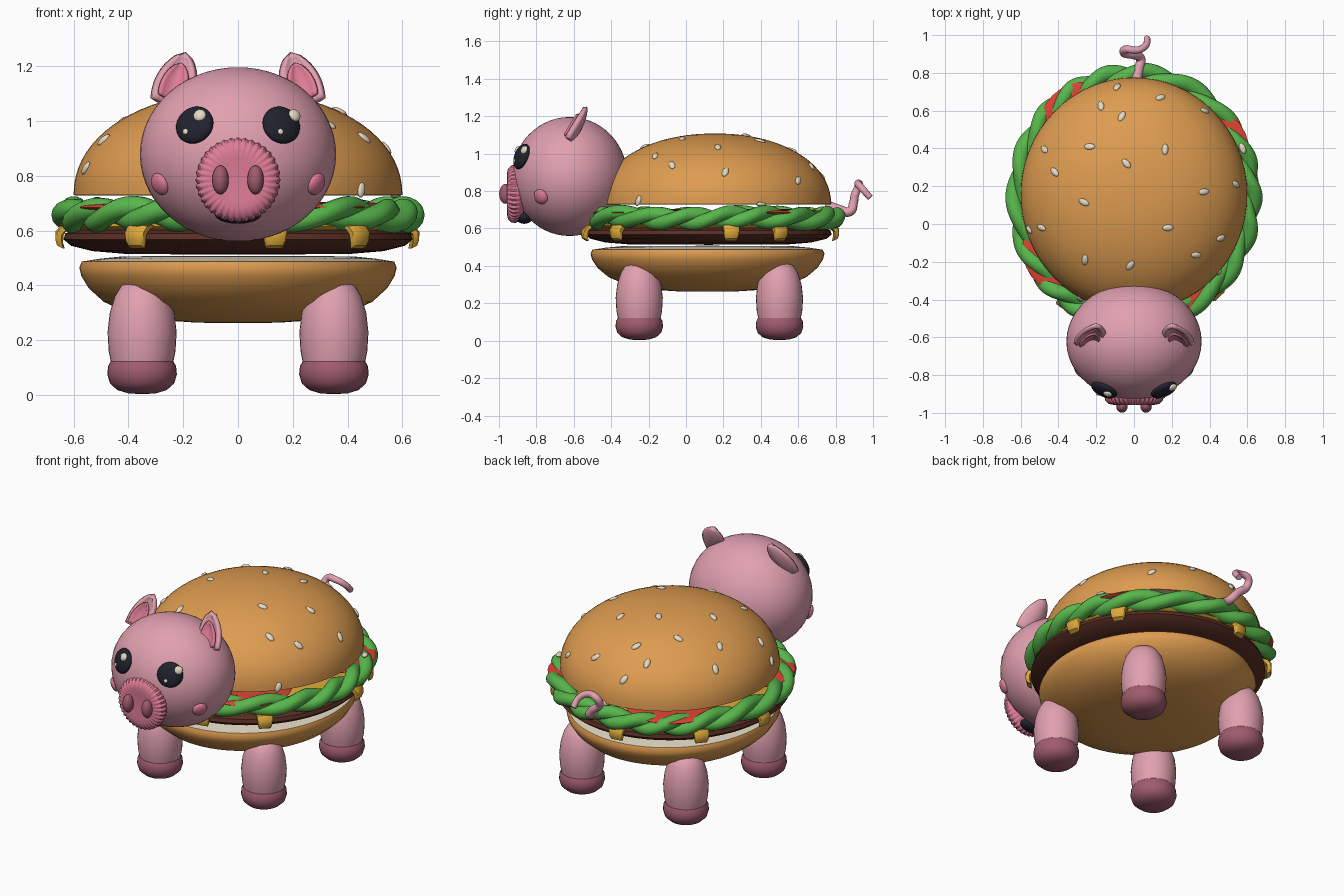
import bpy, bmesh, math, random
from mathutils import Vector, Matrix

if "Cube" in bpy.data.objects:
    bpy.data.objects.remove(bpy.data.objects["Cube"])

random.seed(4)
TAU = 2 * math.pi


def material(name, hexa):
    m = bpy.data.materials.new(name)
    rgb = [int(hexa[i:i + 2], 16) / 255 for i in (0, 2, 4)]
    m.diffuse_color = [c / 12.92 if c < 0.04 else ((c + 0.055) / 1.055) ** 2.4 for c in rgb] + [1]
    m.use_nodes = True
    m.node_tree.nodes["Principled BSDF"].inputs["Base Color"].default_value = m.diffuse_color
    return m


PINK = material("pink skin", "E1A0B0")
ROSE = material("rose pink", "DE7C96")
HOOF = material("dark pink", "A05C6E")
BUN = material("toasted bun", "DE9C50")
CREAM = material("cream", "E4DAC4")
GREEN = material("lettuce green", "58B64C")
RED = material("tomato red", "DC4434")
BROWN = material("patty brown", "5A2E24")
YELLOW = material("cheese yellow", "DCA838")
BLACK = material("eye black", "20222E")


def make(name, verts, faces, mat):
    me = bpy.data.meshes.new(name)
    me.from_pydata([tuple(v) for v in verts], [], faces)
    bm = bmesh.new()
    bm.from_mesh(me)
    bmesh.ops.remove_doubles(bm, verts=bm.verts, dist=1e-5)
    bmesh.ops.recalc_face_normals(bm, faces=bm.faces)
    bm.to_mesh(me)
    bm.free()
    me.materials.append(mat)
    ob = bpy.data.objects.new(name, me)
    bpy.context.collection.objects.link(ob)
    return ob


def grid(name, rows, mat, wrap_u=True, wrap_v=False):
    """Skin rows of points with quads."""
    n, m = len(rows), len(rows[0])
    faces = [(i * m + j, i * m + (j + 1) % m, (i + 1) % n * m + (j + 1) % m, (i + 1) % n * m + j)
             for i in range(n if wrap_v else n - 1) for j in range(m if wrap_u else m - 1)]
    return make(name, [p for r in rows for p in r], faces, mat)


def lathe(name, profile, mat, center=(0, 0), sy=1, n=64):
    rows = [[(center[0] + r * math.cos(TAU * j / n), center[1] + sy * r * math.sin(TAU * j / n), z)
             for j in range(n)] for r, z in profile]
    return grid(name, rows, mat)


def ball(name, loc, size, mat, rot=None, u=32, v=18):
    me = bpy.data.meshes.new(name)
    bm = bmesh.new()
    bmesh.ops.create_uvsphere(bm, u_segments=u, v_segments=v, radius=1)
    bm.transform(Matrix.Translation(loc) @ (rot or Matrix()) @ Matrix.Diagonal((*size, 1)))
    bm.to_mesh(me)
    bm.free()
    me.materials.append(mat)
    ob = bpy.data.objects.new(name, me)
    bpy.context.collection.objects.link(ob)
    return ob


def facing(normal, spin=0):
    """Rotation turning local z to the given normal."""
    return Vector(normal).to_track_quat('Z', 'Y').to_matrix().to_4x4() @ Matrix.Rotation(spin, 4, 'Z')


# Top bun with a flat cream underside
CY, P = 0.155, 2.1
def dome(r):
    return 0.73 + 0.378 * max(0, 1 - r ** P) ** (1 / P)
arc = [math.sin(k / 20 * math.pi / 2) for k in range(21)]
lathe("top_bun", [(0.6 * r, dome(r)) for r in arc] + [(0.59, 0.728)], BUN, (0, CY), 1.035)
lathe("top_bun_underside", [(0.59, 0.728), (0, 0.728)], CREAM, (0, CY), 1.035)

# Sesame seeds lying on the bun
seeds = [(-.09, .725), (.14, .67), (-.175, .625), (-.065, .57), (.375, .6), (-.475, .395), (-.235, .41),
         (.165, .395), (-.04, .32), (-.42, .275), (.37, .17), (.54, .21), (-.265, .115), (-.555, -.03),
         (-.49, -.02), (.18, -.02), (.46, -.075), (.33, -.165), (-.26, -.19), (-.02, -.22), (.45, -.255),
         (-.285, -.395), (.575, .4)]
def surface(x, y):
    return dome(math.hypot(x / 0.6, (y - CY) / 0.621))
for x, y in seeds:
    e = 0.004
    nrm = (-(surface(x + e, y) - surface(x - e, y)) / (2 * e),
           -(surface(x, y + e) - surface(x, y - e)) / (2 * e), 1)
    ball("sesame_seed", (x, y, surface(x, y)), (0.017, 0.03, 0.011), CREAM,
         facing(nrm, random.uniform(-0.9, 0.9)), 14, 8)

# Lettuce: twisted wavy strands around the rim
for s in range(2):
    rows = []
    for i in range(220):
        a = TAU * i / 220
        tw = 9 * a + math.pi * s + 0.5 * math.sin(3 * a)
        off = 0.026 * math.cos(tw)
        zc = 0.657 + 0.024 * math.sin(tw) + 0.006 * math.sin(5 * a)
        row = []
        for j in range(14):
            b = TAU * j / 14
            d = off + 0.043 * math.cos(b)
            row.append(((0.612 + d) * math.cos(a), 0.14 + (0.647 + d) * math.sin(a),
                        zc + 0.04 * math.sin(b)))
        rows.append(row)
    grid("lettuce_strand", rows, GREEN, True, True)

# Tomato slices poking out through the lettuce
for a in (127, 217, 302, 32):
    c, s = math.cos(math.radians(a)), math.sin(math.radians(a))
    ball("tomato_slice", (0.42 * c, 0.14 + 0.45 * s, 0.685), (0.255, 0.255, 0.02), RED)

# Cheese sheet with drips folded over the patty edge
lathe("cheese", [(0, 0.625), (0.6, 0.625), (0.615, 0.615), (0.6, 0.603), (0, 0.603)], YELLOW, (0, 0.13), 1.04)
for a in (10, 34, 98, 140, 176, 235, 282, 313):
    t = math.radians(a)
    out = Vector((math.cos(t), math.sin(t), 0))
    side = Vector((-out.y, out.x, 0))
    base = Vector((0.62 * out.x, 0.125 + 0.65 * out.y, 0))
    path = [(-0.06, 0.62, 0.045), (0.015, 0.612, 0.044), (0.034, 0.59, 0.042), (0.034, 0.56, 0.038), (0.028, 0.54, 0.03)]
    rows = [[base + out * (d + k * 0.012) + side * (w * q) + Vector((0, 0, z + k * 0.006))
             for q, k in ((-1, -1), (-1, 0.5), (-0.8, 1), (0.8, 1), (1, 0.5), (1, -1))] for d, z, w in path]
    drip = grid("cheese_drip", rows, YELLOW)
    bm = bmesh.new()
    bm.from_mesh(drip.data)
    bmesh.ops.holes_fill(bm, edges=bm.edges)
    bmesh.ops.recalc_face_normals(bm, faces=bm.faces)
    bm.to_mesh(drip.data)
    bm.free()

# Patty and bottom bun
lathe("patty", [(0, 0.513), (0.4, 0.514), (0.53, 0.525), (0.61, 0.545), (0.637, 0.568), (0.63, 0.59),
                (0.59, 0.604), (0, 0.606)], BROWN, (0, 0.12), 1.035)
lathe("bottom_bun", [(0, 0.262), (0.15, 0.264), (0.28, 0.273), (0.4, 0.298), (0.49, 0.34), (0.545, 0.39),
                     (0.572, 0.435), (0.579, 0.465), (0.57, 0.487)], BUN, (0, 0.115), 1.08)
lathe("bottom_bun_cut", [(0.57, 0.487), (0.5, 0.498), (0.42, 0.506), (0, 0.508)], CREAM, (0, 0.115), 1.08)

# Legs and hooves
for x in (-0.35, 0.35):
    for y in (-0.25, 0.5):
        lathe("leg", [(0, 0.425), (0.04, 0.42), (0.075, 0.4), (0.1, 0.36), (0.118, 0.3), (0.126, 0.23),
                      (0.122, 0.16), (0.11, 0.1), (0, 0.1)], PINK, (x, y), 1, 32)
        lathe("hoof", [(0, 0.003), (0.05, 0.006), (0.09, 0.018), (0.117, 0.042), (0.127, 0.075),
                       (0.124, 0.105), (0.112, 0.127), (0.09, 0.132), (0, 0.132)], HOOF, (x, y), 1, 32)

# Head
HC, HS = Vector((0, -0.622, 0.878)), Vector((0.358, 0.308, 0.318))
ball("head", HC, HS, PINK, None, 48, 28)
def on_head(x, z):
    """Front point of the head and its outward normal."""
    k = math.sqrt(max(0, 1 - (x / HS.x) ** 2 - ((z - HC.z) / HS.z) ** 2))
    p = Vector((x, HC.y - HS.y * k, z))
    return p, Vector([(p - HC)[i] / HS[i] ** 2 for i in range(3)]).normalized()

# Snout disc with a ribbed rim
rows = []
for r, y, rib in ((0, -0.952, 0), (0.075, -0.954, 0), (0.105, -0.958, .2), (0.135, -0.952, .7), (0.152, -0.935, 1),
                  (0.156, -0.915, 1), (0.148, -0.892, 1), (0.12, -0.87, .3), (0, -0.86, 0)):
    row = []
    for j in range(144):
        g = rib * 0.5 * (1 - math.cos(36 * TAU * j / 144))
        rr = r - 0.006 * g
        a = TAU * j / 144
        row.append((rr * math.cos(a), y + (0.006 * g if y < -0.93 else 0), 0.785 + rr * math.sin(a)))
    rows.append(row)
grid("snout", rows, ROSE)
ball("mouth", (0, -0.865, 0.66), (0.085, 0.045, 0.035), BLACK)

for s in (-1, 1):
    ball("nostril", (s * 0.064, -0.965, 0.785), (0.03, 0.034, 0.053), HOOF, None, 20, 12)
    # Eye with two highlights
    p, n = on_head(s * 0.158, 0.985)
    ball("eye", p, (0.073, 0.071, 0.03), BLACK, facing(n))
    for x, z, r in ((s * 0.163 + 0.031, 1.01, 0.024), (s * 0.163 - 0.017, 0.955, 0.011)):
        q, m = on_head(x, z)
        ball("eye_highlight", q + m * (0.024 if r > 0.02 else 0.026), (r, r, r * 0.6), CREAM, facing(m), 16, 10)
    # Cheek
    p, n = on_head(s * 0.285, 0.77)
    ball("cheek", p, (0.042, 0.042, 0.022), ROSE, facing(n), 24, 14)
    # Ear: a cupped leaf with a rose lining
    base, axis = Vector((s * 0.25, -0.645, 1.075)), Vector((s * -0.057, 0.105, 0.175))
    side = Vector((s, 0.1, 0.2)).normalized()
    back = side.cross(axis).normalized()
    if back.y < 0:
        back.negate()
    for name, mat, t0, t1, k, shift, thick in (("ear", PINK, 0, 1, 1, 0, 0.024),
                                               ("ear_lining", ROSE, 0.05, 0.74, 0.68, -0.017, 0.012)):
        rows = []
        for i in range(11):
            t = i / 10
            w = k * 0.07 * (0.72 + 1.1 * t) * (1 - t) ** 0.75 * 1.25
            rows.append([base + axis * (t0 + (t1 - t0) * t) + side * (w * u / 4)
                         + back * (shift + 0.5 * w * (1 - (u / 4) ** 2)) for u in range(-4, 5)])
        ear = grid(name, rows, mat, False)
        mod = ear.modifiers.new("thickness", 'SOLIDIFY')
        mod.thickness, mod.offset = thick, 0

# Curly tail
pts = [(.01, .75, .725), (.025, .82, .70), (.035, .875, .69), (0, .895, .735), (-.052, .905, .785),
       (-.045, .925, .83), (.015, .92, .838), (.062, .945, .81), (.07, .985, .765)]
cu = bpy.data.curves.new("tail", 'CURVE')
cu.dimensions, cu.bevel_depth, cu.bevel_resolution = '3D', 0.022, 4
cu.resolution_u, cu.use_fill_caps = 8, True
sp = cu.splines.new('BEZIER')
sp.bezier_points.add(len(pts) - 1)
for i, (bp, p) in enumerate(zip(sp.bezier_points, pts)):
    bp.co, bp.radius = p, 1.25 - 0.06 * i
    bp.handle_left_type = bp.handle_right_type = 'AUTO'
cu.materials.append(PINK)
tail = bpy.data.objects.new("tail", cu)
bpy.context.collection.objects.link(tail)
bpy.context.view_layer.objects.active = tail
tail.select_set(True)
bpy.ops.object.convert(target='MESH')

# Smooth shading with sharp rims kept
bpy.ops.object.select_all(action='SELECT')
bpy.ops.object.shade_smooth_by_angle(angle=math.radians(40))
